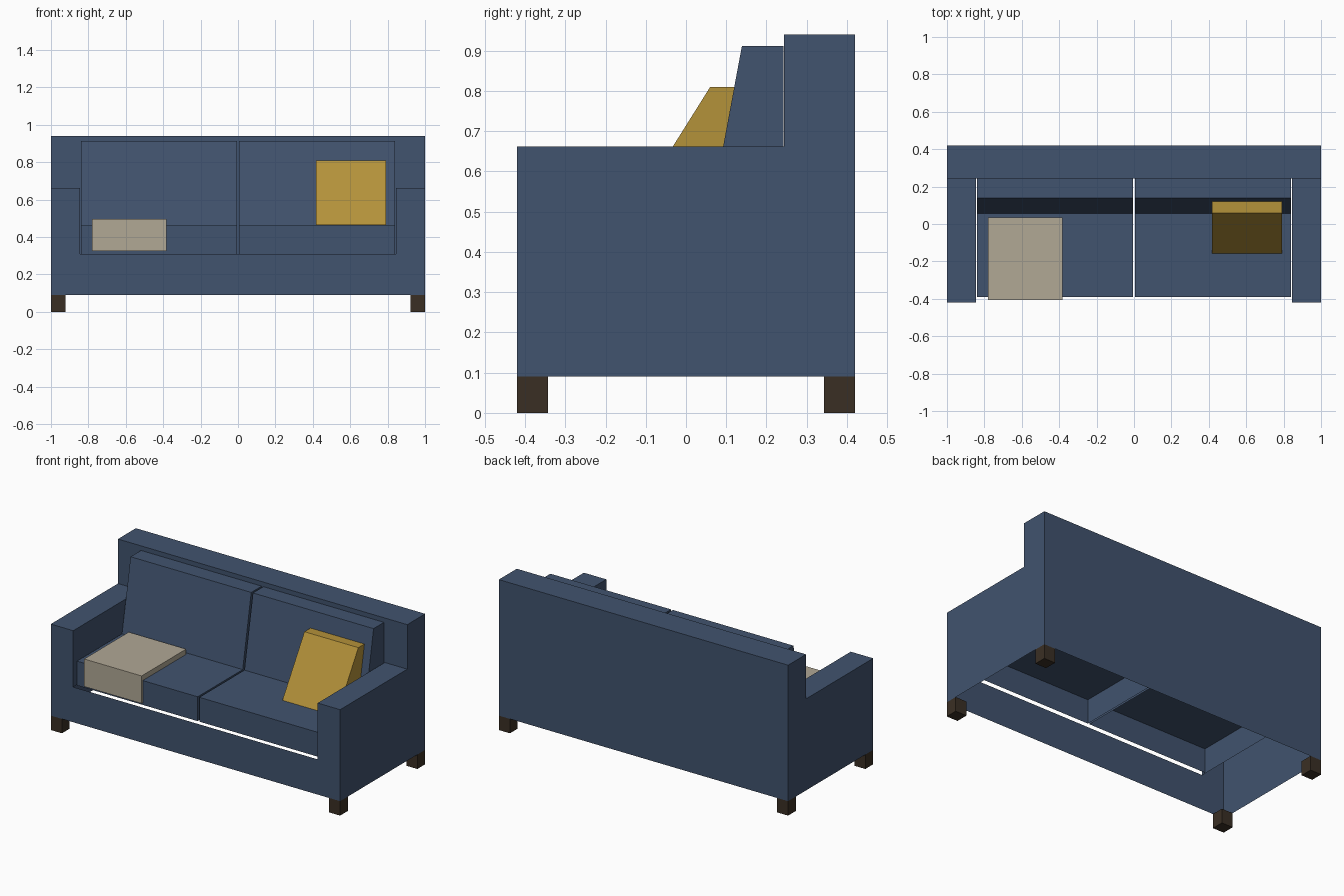
import bpy, bmesh

if "Cube" in bpy.data.objects:
    bpy.data.objects.remove(bpy.data.objects["Cube"])


def material(name, rgb):
    lin = [((c / 255 + 0.055) / 1.055) ** 2.4 for c in rgb]
    m = bpy.data.materials.new(name)
    m.diffuse_color = (*lin, 1)
    m.use_nodes = True
    m.node_tree.nodes["Principled BSDF"].inputs["Base Color"].default_value = m.diffuse_color
    return m


NAVY = material("navy fabric", (65, 83, 110))
GOLD = material("gold fabric", (180, 146, 58))
BEIGE = material("beige wool", (177, 168, 149))
WOOD = material("dark wood", (58, 47, 36))

# side name -> corner order, outward facing
SIDES = {
    "bottom": (0, 2, 3, 1), "top": (4, 5, 7, 6), "front": (0, 1, 5, 4),
    "back": (2, 6, 7, 3), "left": (0, 4, 6, 2), "right": (1, 3, 7, 5),
}


def add_box(bm, x, y, z, skip=(), lean=0.0):
    """Box with optional open sides; lean pushes the top front edge back."""
    v = [bm.verts.new((x[i], y[j] + (lean if k and not j else 0), z[k]))
         for k in (0, 1) for j in (0, 1) for i in (0, 1)]
    for side, idx in SIDES.items():
        if side not in skip:
            bm.faces.new([v[i] for i in idx])


def part(name, mat, *boxes):
    bm = bmesh.new()
    for b in boxes:
        add_box(bm, **b)
    bmesh.ops.remove_doubles(bm, verts=bm.verts, dist=0.0005)
    me = bpy.data.meshes.new(name)
    bm.to_mesh(me)
    bm.free()
    me.materials.append(mat)
    ob = bpy.data.objects.new(name, me)
    bpy.context.collection.objects.link(ob)


def mirrored(a, b, s):
    return (a, b) if s > 0 else (-b, -a)


# hollow frame: open skirt, backrest and arms
part("skirt", NAVY, dict(x=(-1, 1), y=(-0.42, 0.42), z=(0.09, 0.31), skip=("top", "bottom")))
part("backrest", NAVY, dict(x=(-1, 1), y=(0.243, 0.42), z=(0.31, 0.94), skip=("bottom",)))

for s, side in ((-1, "left"), (1, "right")):
    part(side + "_arm", NAVY, dict(x=mirrored(0.845, 1, s), y=(-0.42, 0.243),
                                   z=(0.31, 0.662), skip=("bottom", "back")))
    # cushions, seat open underneath
    cx = mirrored(0.006, 0.84, s)
    part(side + "_seat_cushion", NAVY, dict(x=cx, y=(-0.39, 0.242), z=(0.31, 0.462), skip=("bottom",)))
    part(side + "_back_cushion", NAVY, dict(x=cx, y=(0.055, 0.242), z=(0.462, 0.912),
                                            skip=("bottom",), lean=0.084))
    # legs
    for y, end in ((-0.42, "front"), (0.343, "back")):
        part(f"{end}_{side}_leg", WOOD, dict(x=mirrored(0.923, 1, s), y=(y, y + 0.077), z=(0, 0.09)))

# throw pillow leaning on the right back cushion
part("throw_pillow", GOLD, dict(x=(0.417, 0.79), y=(-0.157, 0.122), z=(0.464, 0.81), lean=0.217))

# folded blanket over the left seat: top slab and front flap
part("blanket", BEIGE,
     dict(x=(-0.78, -0.383), y=(-0.405, 0.035), z=(0.464, 0.497)),
     dict(x=(-0.78, -0.383), y=(-0.405, -0.392), z=(0.325, 0.464), skip=("top",)))
